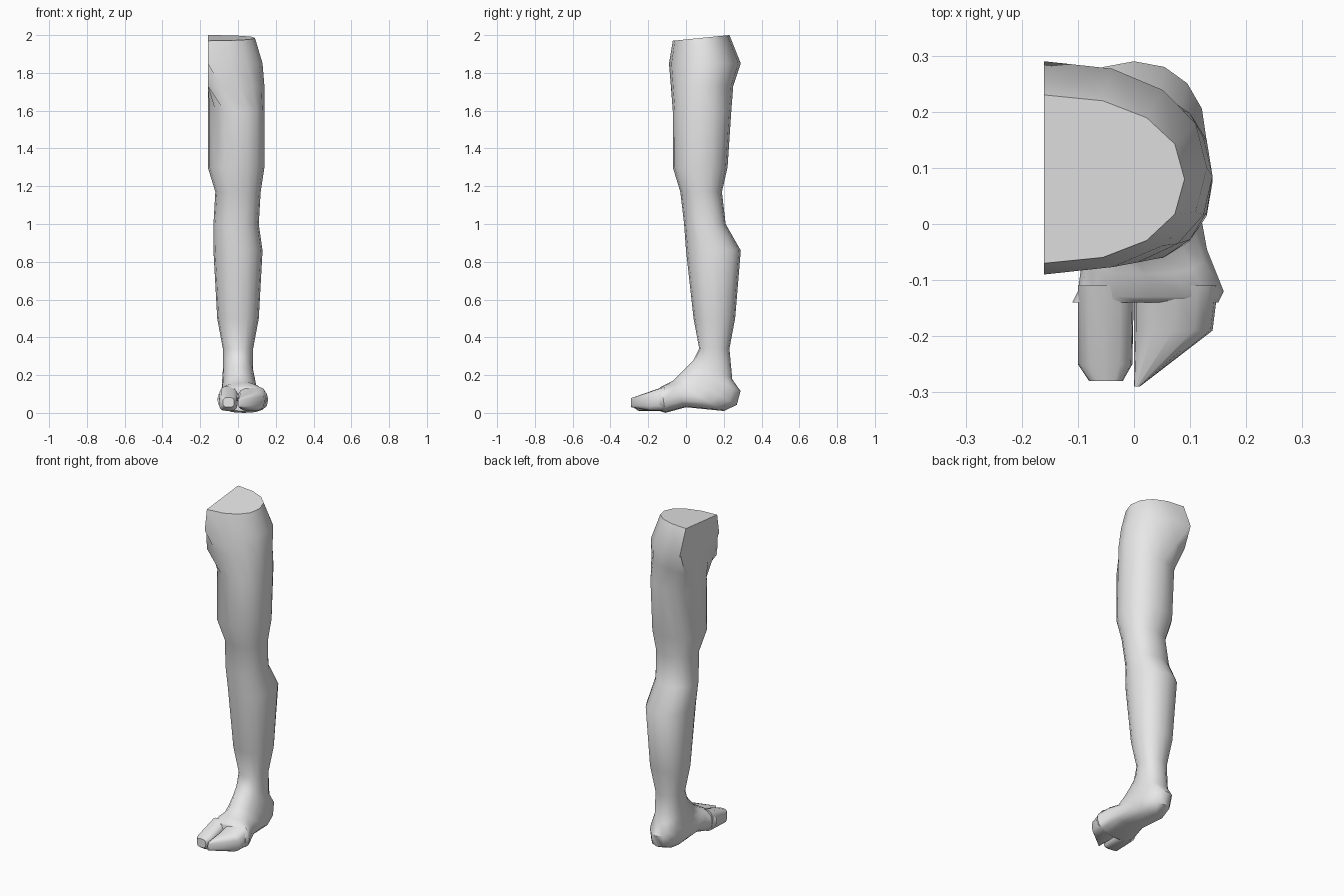
import bpy
import bmesh
import math
from mathutils import Vector

cube = bpy.data.objects.get("Cube")
if cube:
    bpy.data.objects.remove(cube, do_unlink=True)

GREY = (.8, .8, .8, 1)
skin = bpy.data.materials.new("plain grey")
skin.use_nodes = True
skin.diffuse_color = GREY
skin.node_tree.nodes["Principled BSDF"].inputs["Base Color"].default_value = GREY

HIP_CUT = -.16  # flat plane where the hip is sliced
SIDES = 16


def soften(value, fullness):
    """Push a sine or cosine outwards for a boxier outline."""
    return math.copysign(abs(value) ** (2 / fullness), value)


def section(front, back, half, shift=0, fullness=2.2):
    """Closed outline from a front point to a back point, both given as (y, z)."""
    front, back = Vector(front), Vector(back)
    points = []
    for side in range(SIDES):
        angle = math.tau * side / SIDES
        blend = (1 - soften(math.cos(angle), fullness)) / 2
        y, z = front.lerp(back, blend)
        x = shift + half * soften(math.sin(angle), fullness)
        points.append((max(x, HIP_CUT), y, z))
    return points


def level(z, front, back, half, shift=0, tilt=0):
    """Section across the upright part of the leg."""
    return section((front, z - tilt), (back, z), half, shift)


def toe_section(y, inner, outer, lift=.01):
    """Upright section through the toes, under the sloping top of the foot."""
    top = .18 + .35 * y
    half, shift = (outer - inner) / 2, (outer + inner) / 2
    return section((y, top), (y, lift), half, shift, fullness=3)


def loft(name, outlines):
    """Skin the outlines in order, close both ends and shade smooth."""
    bm = bmesh.new()
    rings = [[bm.verts.new(point) for point in outline] for outline in outlines]
    for lower, upper in zip(rings, rings[1:]):
        for side in range(SIDES):
            following = (side + 1) % SIDES
            bm.faces.new((lower[side], lower[following], upper[following], upper[side]))
    bm.faces.new(rings[0])
    bm.faces.new(rings[-1])
    bmesh.ops.recalc_face_normals(bm, faces=bm.faces)
    mesh = bpy.data.meshes.new(name)
    bm.to_mesh(mesh)
    bm.free()
    mesh.materials.append(skin)
    part = bpy.data.objects.new(name, mesh)
    bpy.context.collection.objects.link(part)
    bpy.ops.object.select_all(action='DESELECT')
    part.select_set(True)
    bpy.context.view_layer.objects.active = part
    bpy.ops.object.shade_smooth_by_angle(angle=math.radians(45))


# Hip, running past the cut plane, then thigh, knee, calf and ankle
leg = [
    level(z=2, front=-.07, back=.23, half=.25, shift=HIP_CUT, tilt=.03),
    level(z=1.85, front=-.09, back=.29, half=.29, shift=HIP_CUT),
    level(z=1.73, front=-.08, back=.25, half=.23, shift=-.09),
    level(z=1.6, front=-.07, back=.24, half=.15, shift=-.01),
    level(z=1.3, front=-.07, back=.22, half=.15, shift=-.01),
    level(z=1.17, front=-.03, back=.19, half=.12),
    level(z=1, front=-.01, back=.21, half=.12, shift=-.01),
    level(z=.86, front=0, back=.29, half=.13),
    level(z=.5, front=.04, back=.26, half=.11),
    level(z=.34, front=.07, back=.23, half=.08),
]

# Instep and heel: sections fan down the instep and round the heel
instep_top, instep_end = Vector((.04, .28)), Vector((-.07, .17))
heel_centre, heel_radius = Vector((.2, .1)), .09
STEPS = 4
for step in range(STEPS):
    along = step / (STEPS - 1)
    turn = math.radians(60 - 150 * along)
    heel = heel_centre + heel_radius * Vector((math.cos(turn), math.sin(turn)))
    leg.append(section(instep_top.lerp(instep_end, along), heel,
                       half=.08 + .02 * along, shift=.01 * along))

# Arch and ball of the foot
leg.append(section((-.09, .16), (0, .03), half=.11, shift=.02, fullness=2.6))
leg.append(section((-.13, .14), (-.11, 0), half=.13, shift=.03, fullness=2.6))
leg.append(section((-.14, .13), (-.14, .01), half=.13, shift=.02, fullness=2.6))
loft("leg", leg)

# Big toe
loft("big_toe", [
    toe_section(y=-.11, inner=-.1, outer=0),
    toe_section(y=-.25, inner=-.1, outer=-.003),
    toe_section(y=-.28, inner=-.08, outer=-.02, lift=.03),
])

# Remaining toes as one block, slanting back to the outer edge
loft("outer_toes", [
    toe_section(y=-.11, inner=0, outer=.15),
    toe_section(y=-.19, inner=0, outer=.14),
    toe_section(y=-.29, inner=0, outer=.01, lift=.03),
])
